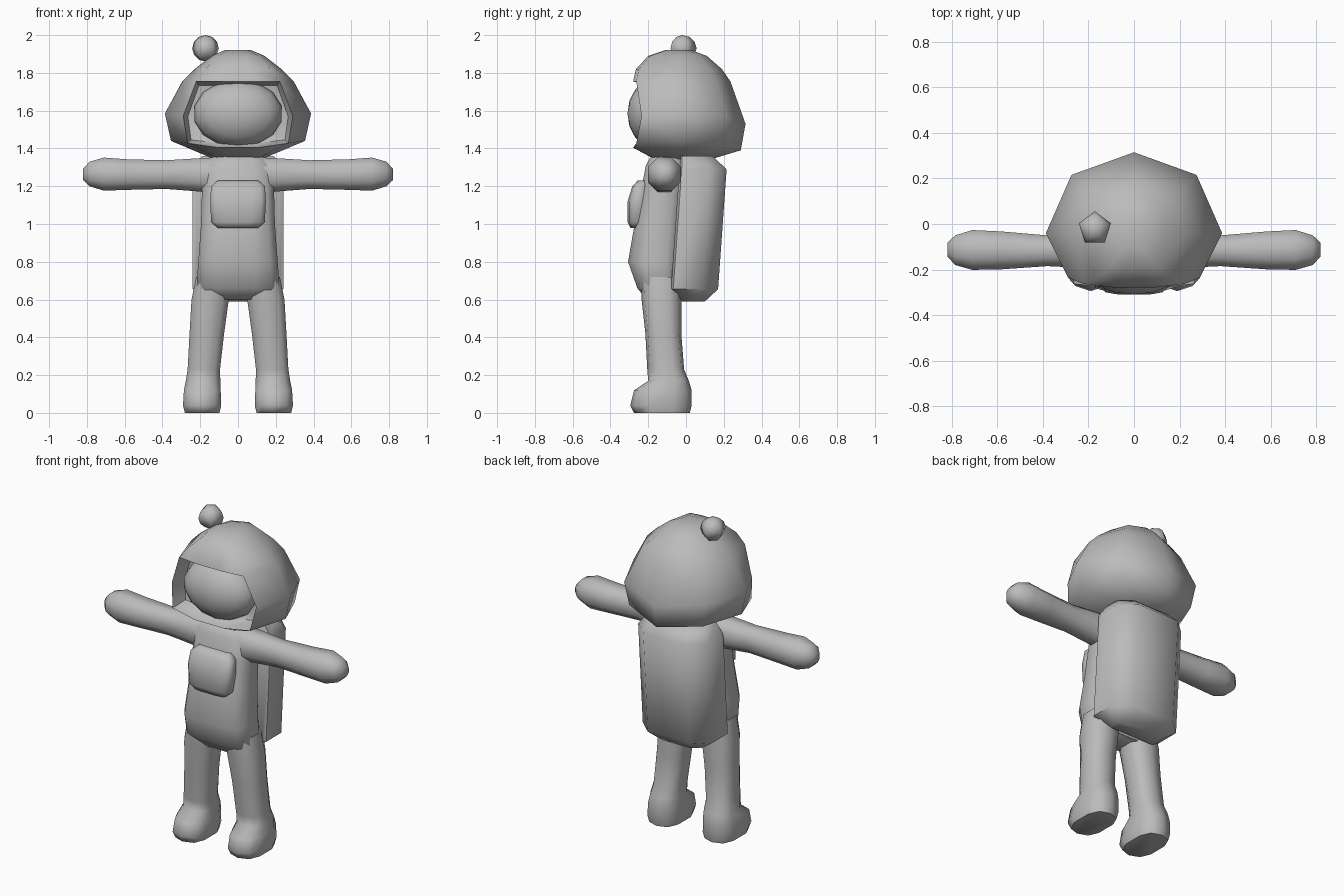
import bpy, bmesh
from math import sin, cos, pi, radians
from mathutils import Vector

cube = bpy.data.objects.get("Cube")
if cube:
    bpy.data.objects.remove(cube)

grey = bpy.data.materials.new("plain_grey")
grey.use_nodes = True
GREY = (0.5, 0.5, 0.5, 1)
grey.diffuse_color = GREY
grey.node_tree.nodes["Principled BSDF"].inputs["Base Color"].default_value = GREY


def finish(name, bm, mirror=False, sharp=65):
    """Turn a bmesh into a smooth-shaded object, optionally mirrored in x."""
    bmesh.ops.recalc_face_normals(bm, faces=bm.faces)
    mesh = bpy.data.meshes.new(name)
    bm.to_mesh(mesh)
    bm.free()
    mesh.materials.append(grey)
    mesh.shade_smooth()
    mesh.set_sharp_from_angle(angle=radians(sharp))
    obj = bpy.data.objects.new(name, mesh)
    bpy.context.collection.objects.link(obj)
    if mirror:
        mod = obj.modifiers.new("mirror", "MIRROR")
        mod.use_mirror_merge = False
    return obj


def rounded(n, power):
    """Unit superellipse outline; a power below 1 makes it squarer."""
    def soft(v):
        return (1 if v >= 0 else -1) * abs(v) ** power
    return [(soft(cos(2 * pi * (i + 0.5) / n)), soft(sin(2 * pi * (i + 0.5) / n)))
            for i in range(n)]


def bridge(bm, loops):
    for a, b in zip(loops, loops[1:]):
        for i in range(len(a)):
            j = (i + 1) % len(a)
            bm.faces.new((a[i], a[j], b[j], b[i]))
    bm.faces.new(loops[0])
    bm.faces.new(loops[-1])


def loft(rings, outline, along_x=False):
    """Rings are (position, low u, high u, low v, high v)."""
    bm = bmesh.new()
    loops = []
    for t, u0, u1, v0, v1 in rings:
        loop = []
        for a, b in outline:
            u = (u0 + u1) / 2 + a * (u1 - u0) / 2
            v = (v0 + v1) / 2 + b * (v1 - v0) / 2
            loop.append(bm.verts.new((t, u, v) if along_x else (u, v, t)))
        loops.append(loop)
    bridge(bm, loops)
    return bm


def ball(name, centre, size, segments, rings, tilt=False):
    bm = bmesh.new()
    bmesh.ops.create_uvsphere(bm, u_segments=segments, v_segments=rings, radius=1)
    for v in bm.verts:
        x, y, z = v.co
        p = Vector((x, -z, y)) if tilt else Vector((x, y, z))
        v.co = Vector(centre) + p * Vector(size)
    return finish(name, bm, sharp=80)


# Torso with a rounded belly
finish("torso", loft([
    (0.60, -0.16, 0.16, -0.21, -0.05),
    (0.66, -0.225, 0.225, -0.26, -0.03),
    (0.80, -0.215, 0.215, -0.31, -0.02),
    (1.00, -0.20, 0.20, -0.275, -0.01),
    (1.18, -0.195, 0.195, -0.24, 0.0),
    (1.31, -0.19, 0.19, -0.215, 0.0),
    (1.37, -0.12, 0.12, -0.18, -0.02)], rounded(12, 0.65)))

# Arms held straight out
finish("arms", loft([
    (0.10, -0.21, -0.02, 1.15, 1.36),
    (0.20, -0.20, -0.03, 1.165, 1.355),
    (0.38, -0.19, -0.045, 1.18, 1.343),
    (0.58, -0.205, -0.027, 1.175, 1.348),
    (0.71, -0.208, -0.02, 1.17, 1.358),
    (0.785, -0.185, -0.045, 1.195, 1.335),
    (0.82, -0.145, -0.08, 1.23, 1.295)], rounded(8, 0.9), along_x=True), mirror=True)

# Legs running down into boots
finish("legs", loft([
    (0.0, 0.095, 0.285, -0.275, 0.02),
    (0.04, 0.085, 0.295, -0.295, 0.03),
    (0.12, 0.088, 0.29, -0.275, 0.03),
    (0.17, 0.09, 0.28, -0.20, 0.015),
    (0.23, 0.092, 0.27, -0.205, -0.01),
    (0.42, 0.07, 0.26, -0.215, -0.025),
    (0.60, 0.045, 0.25, -0.235, -0.025),
    (0.72, 0.03, 0.225, -0.24, -0.03)], rounded(10, 0.75)), mirror=True)

# Chest pocket
finish("chest_pocket", loft([
    (0.98, -0.11, 0.11, -0.295, -0.22),
    (1.01, -0.145, 0.145, -0.31, -0.20),
    (1.12, -0.15, 0.15, -0.31, -0.20),
    (1.20, -0.145, 0.145, -0.285, -0.20),
    (1.23, -0.11, 0.11, -0.255, -0.20)], rounded(12, 0.55)))

# Backpack, leaning, with chamfered back edges
pack_outline = [(-0.92, -1), (0.92, -1), (1, -0.9), (1, 0.3),
                (0.6, 1), (-0.6, 1), (-1, 0.3), (-1, -0.9)]
finish("backpack", loft([
    (0.59, -0.15, 0.15, -0.02, 0.10),
    (0.655, -0.24, 0.24, -0.08, 0.17),
    (1.29, -0.24, 0.24, -0.035, 0.215),
    (1.36, -0.19, 0.19, -0.028, 0.14)], pack_outline), sharp=50)

# Hood: rings of (height, side lift, half width, front, back)
half = [(0, 1), (0.71, 0.72), (1, 0), (0.75, -0.93), (0.28, -1)]
hood_outline = half + [(-x, y) for x, y in reversed(half[1:])]
bm = bmesh.new()
loops = []
for z, lift, rx, front, back in [
        (1.345, 0, 0.13, -0.17, 0.14),
        (1.39, 0.05, 0.355, -0.28, 0.29),
        (1.53, 0.055, 0.387, -0.25, 0.315),
        (1.755, 0, 0.295, -0.28, 0.235),
        (1.82, 0, 0.23, -0.265, 0.19),
        (1.89, 0, 0.14, -0.20, 0.11),
        (1.92, 0, 0.07, -0.11, 0.03)]:
    loops.append([bm.verts.new((x * rx, -0.04 + y * (back + 0.04 if y > 0 else -0.04 - front),
                                z + lift * abs(x))) for x, y in hood_outline])
bridge(bm, loops)
bmesh.ops.recalc_face_normals(bm, faces=bm.faces)

# Face opening sunk into the front of the hood
opening = []
for f in bm.faces:
    c = f.calc_center_median()
    if c.y < -0.2 and 1.43 < c.z < 1.75 and abs(c.x) < 0.25:
        opening.append(f)
bmesh.ops.inset_region(bm, faces=opening, thickness=0.025)
for v in {v for f in opening for v in f.verts}:
    v.co.y += 0.10
finish("hood", bm)

# Face filling the opening, and the bobble on the hood
ball("face", (0, -0.17, 1.585), (0.237, 0.14, 0.18), 14, 8, tilt=True)
ball("bobble", (-0.172, -0.02, 1.93), (0.074, 0.076, 0.07), 5, 6)
